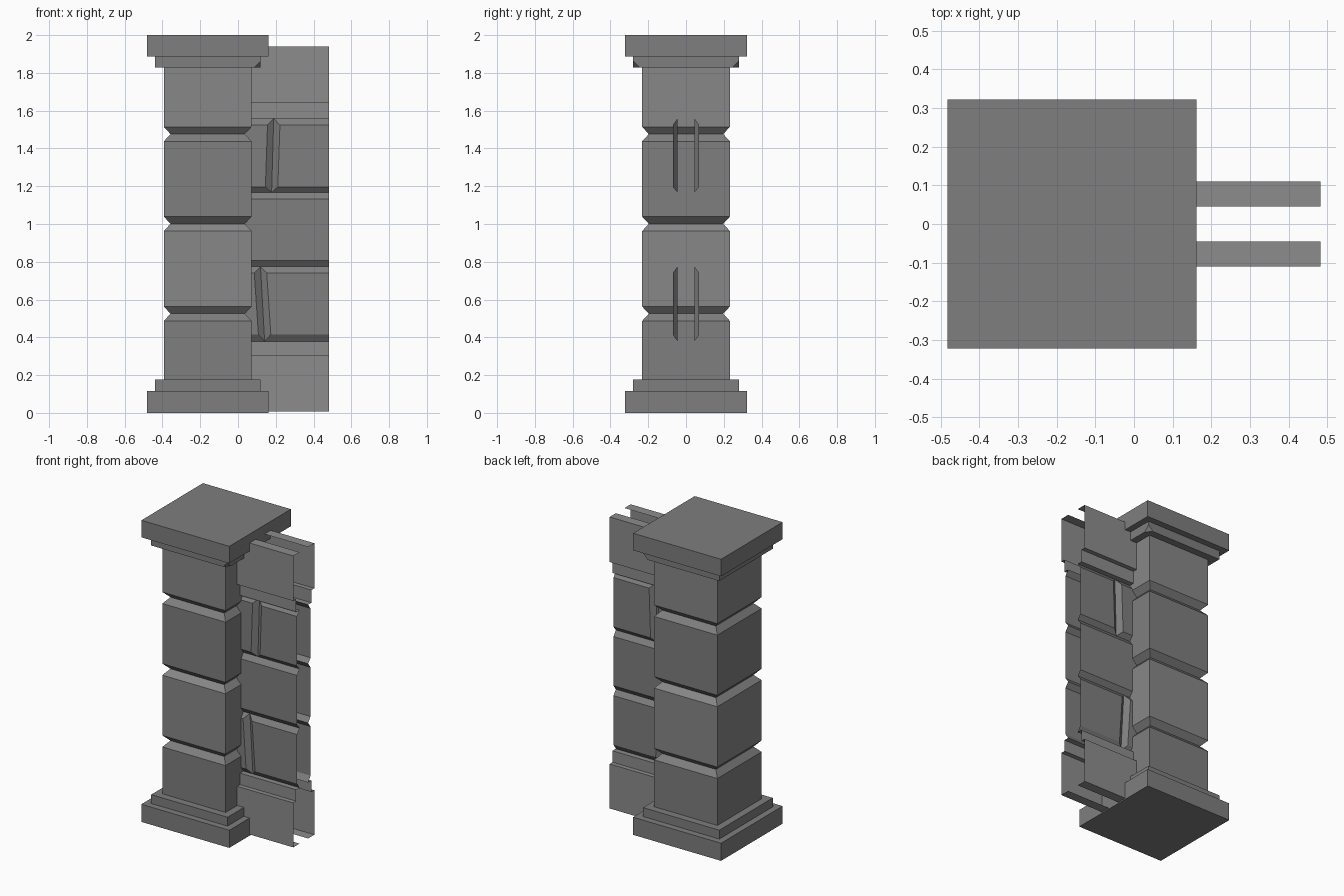
import bpy, bmesh

if "Cube" in bpy.data.objects:
    bpy.data.objects.remove(bpy.data.objects["Cube"])

CX = -0.1605  # pillar axis


def grey(name, v):
    mat = bpy.data.materials.new(name)
    mat.diffuse_color = (v, v, v, 1)
    mat.use_nodes = True
    mat.node_tree.nodes["Principled BSDF"].inputs["Base Color"].default_value = mat.diffuse_color
    return mat


DARK, LIGHT = grey("dark_stone", 0.21), grey("light_stone", 0.265)
MID = grey("mid_stone", 0.245)


def make_object(name, bm, mats):
    mesh = bpy.data.meshes.new(name)
    bm.to_mesh(mesh)
    bm.free()
    for m in mats:
        mesh.materials.append(m)
    obj = bpy.data.objects.new(name, mesh)
    bpy.context.collection.objects.link(obj)
    return obj


def square_loft(name, rings, chip=0.0, mats=(DARK,), tones=None):
    """Stack square rings of (half width, z); optionally chip the lower +x corners."""
    bm = bmesh.new()
    loops = [[bm.verts.new((CX + sx * h, sy * h, z))
              for sx, sy in ((-1, -1), (1, -1), (1, 1), (-1, 1))] for h, z in rings]
    for k, (a, b) in enumerate(zip(loops, loops[1:])):
        for i in range(4):
            j = (i + 1) % 4
            face = bm.faces.new((a[i], a[j], b[j], b[i]))
            face.material_index = tones[k] if tones else 0
    bm.faces.new(loops[0][::-1])
    bm.faces.new(loops[-1])
    if chip:
        bmesh.ops.bevel(bm, geom=loops[0][1:3], offset=chip, segments=1,
                        profile=0.5, affect='VERTICES')
    return make_object(name, bm, mats)


# Pillar base and cap
square_loft("base_plinth", [(0.3225, 0), (0.3225, 0.117)])
square_loft("base_moulding", [(0.28, 0.117), (0.28, 0.176)])
square_loft("cap_moulding", [(0.28, 1.828), (0.28, 1.887)], chip=0.035)
square_loft("cap_slab", [(0.3225, 1.887), (0.3225, 2.0)])

# Shaft with three V grooves between blocks of alternating tone
rings, tones = [(0.232, 0.176)], []
for i, z in enumerate((0.525, 1.001, 1.476)):
    rings += [(0.232, z - 0.038), (0.197, z), (0.232, z + 0.038)]
    tones += [i % 2, i % 2, (i + 1) % 2]
square_loft("pillar_shaft", rings + [(0.232, 1.828)], mats=(DARK, MID), tones=tones + [1])

# Wall sheets: open skins on both sides
X0, X1 = 0.04, 0.483
FACE, DEEP = 0.07, 0.045


def quad(bm, *pts):
    return bm.faces.new([bm.verts.new((x, -y, z)) for x, y, z in pts])


def strip(bm, profile):
    for (y0, z0), (y1, z1) in zip(profile, profile[1:]):
        face = quad(bm, (X0, y0, z0), (X1, y0, z0), (X1, y1, z1), (X0, y1, z1))
        face.material_index = 1


def stone(bm, z, left, right):
    """Stone bevelled top and bottom; left/right = (bottom x, top x, side bevel)."""
    b, p0, p1, t = z
    (lb, lt, lw), (rb, rt, rw) = left, right
    B = ((lb, DEEP, b), (rb, DEEP, b))
    P = ((lb + lw, FACE, p0), (rb - rw, FACE, p0))
    Q = ((lt + lw, FACE, p1), (rt - rw, FACE, p1))
    T = ((lt, DEEP, t), (rt, DEEP, t))
    for lo, hi in ((B, P), (P, Q), (Q, T)):
        quad(bm, lo[0], lo[1], hi[1], hi[0])
    if lw:
        quad(bm, B[0], P[0], Q[0], T[0])
    if rw:
        quad(bm, P[1], B[1], T[1], Q[1])


bm = bmesh.new()
# Skirting and top rail
strip(bm, [(DEEP, 0.008), (0.11, 0.008), (0.11, 0.303), (0.08, 0.303),
           (0.08, 0.379), (DEEP, 0.379)])
strip(bm, [(DEEP, 1.558), (0.08, 1.558), (0.08, 1.642), (0.11, 1.642),
           (0.11, 1.941), (DEEP, 1.941)])
# Three courses, the outer two split by a leaning joint
courses = [((0.379, 0.415, 0.741, 0.774), (0.141, 0.119)),
           ((0.774, 0.807, 1.133, 1.167), None),
           ((1.167, 1.197, 1.524, 1.558), (0.178, 0.189))]
for z, joint in courses:
    end_l, end_r = (X0, X0, 0), (X1, X1, 0)
    if joint:
        mid = (*joint, 0.033)
        stone(bm, z, end_l, mid)
        stone(bm, z, mid, end_r)
    else:
        stone(bm, z, end_l, end_r)
bmesh.ops.remove_doubles(bm, verts=bm.verts, dist=0.0005)
wall = make_object("wall_panels", bm, (DARK, LIGHT))
mirror = wall.modifiers.new("both_sides", 'MIRROR')
mirror.use_axis = (False, True, False)
mirror.use_mirror_merge = False
